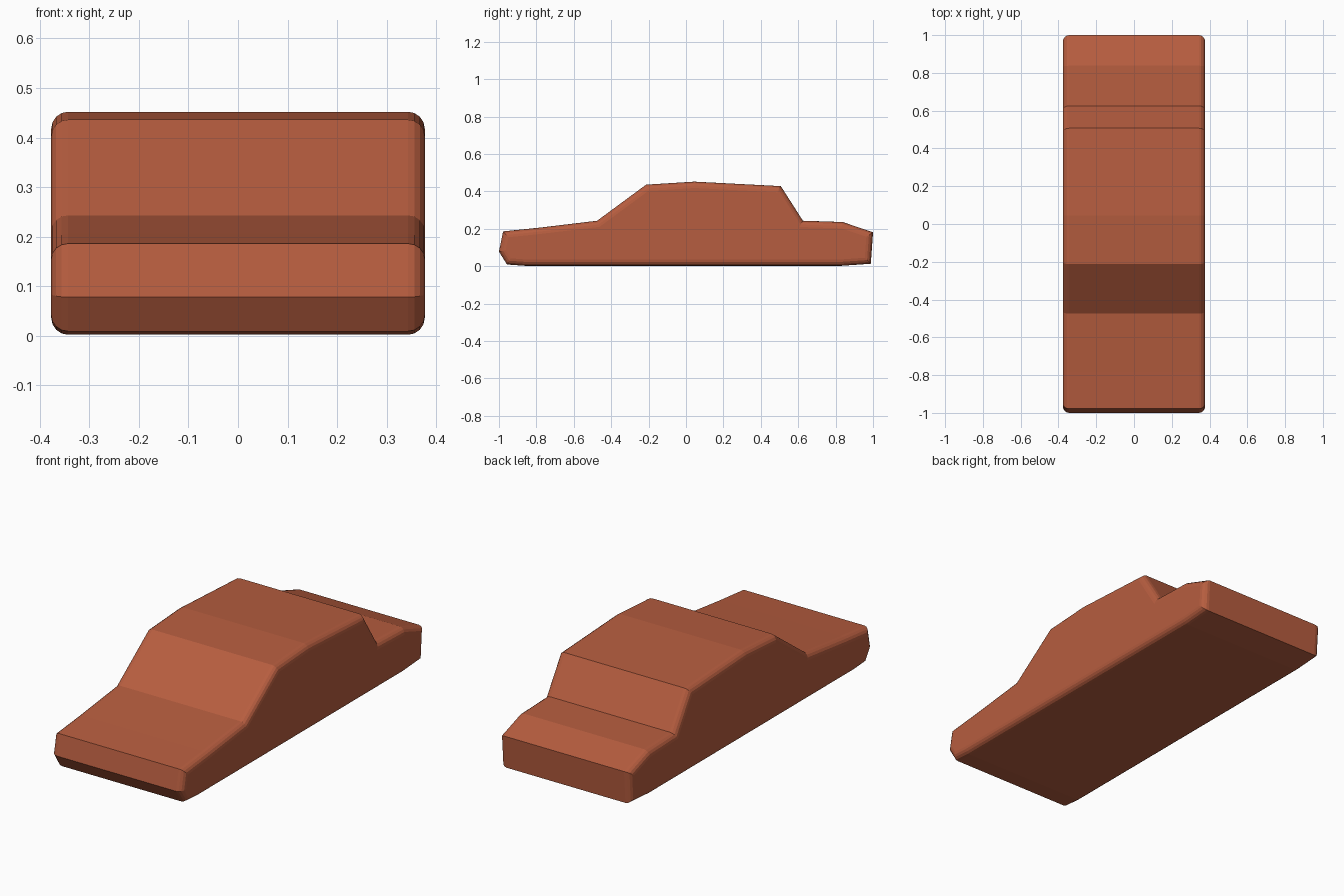
import bpy
import bmesh

if "Cube" in bpy.data.objects:
    bpy.data.objects.remove(bpy.data.objects["Cube"])

HALF_WIDTH = 0.377
ROUND = 0.034

# side profile (y, z), from the nose over the roof to the tail and underneath
PROFILE = [
    (-1.0, 0.078), (-0.978, 0.186), (-0.783, 0.206), (-0.475, 0.243),
    (-0.213, 0.436), (0.045, 0.452), (0.507, 0.428), (0.625, 0.243),
    (0.838, 0.236), (1.0, 0.181), (0.988, 0.013), (0.83, 0.002),
    (-0.86, 0.002), (-0.957, 0.009),
]

# solid body: extrude the profile across the width
bm = bmesh.new()
side = bm.faces.new([bm.verts.new((-HALF_WIDTH, y, z)) for y, z in PROFILE])
extruded = bmesh.ops.extrude_face_region(bm, geom=[side])["geom"]
bmesh.ops.translate(bm, vec=(2 * HALF_WIDTH, 0, 0),
                    verts=[g for g in extruded if isinstance(g, bmesh.types.BMVert)])
bmesh.ops.recalc_face_normals(bm, faces=bm.faces)

# rounded rims along both sides
rims = [e for e in bm.edges if abs(e.verts[0].co.x - e.verts[1].co.x) < 1e-5]
bmesh.ops.bevel(bm, geom=rims, offset=ROUND, offset_type='OFFSET', segments=4,
                profile=0.5, affect='EDGES', clamp_overlap=False)
bmesh.ops.recalc_face_normals(bm, faces=bm.faces)

mesh = bpy.data.meshes.new("car_body")
bm.to_mesh(mesh)
bm.free()
body = bpy.data.objects.new("car_body", mesh)
bpy.context.collection.objects.link(body)

paint = bpy.data.materials.new("terracotta_paint")
paint.diffuse_color = (0.47, 0.11, 0.05, 1)
paint.use_nodes = True
paint.node_tree.nodes["Principled BSDF"].inputs["Base Color"].default_value = paint.diffuse_color
mesh.materials.append(paint)
